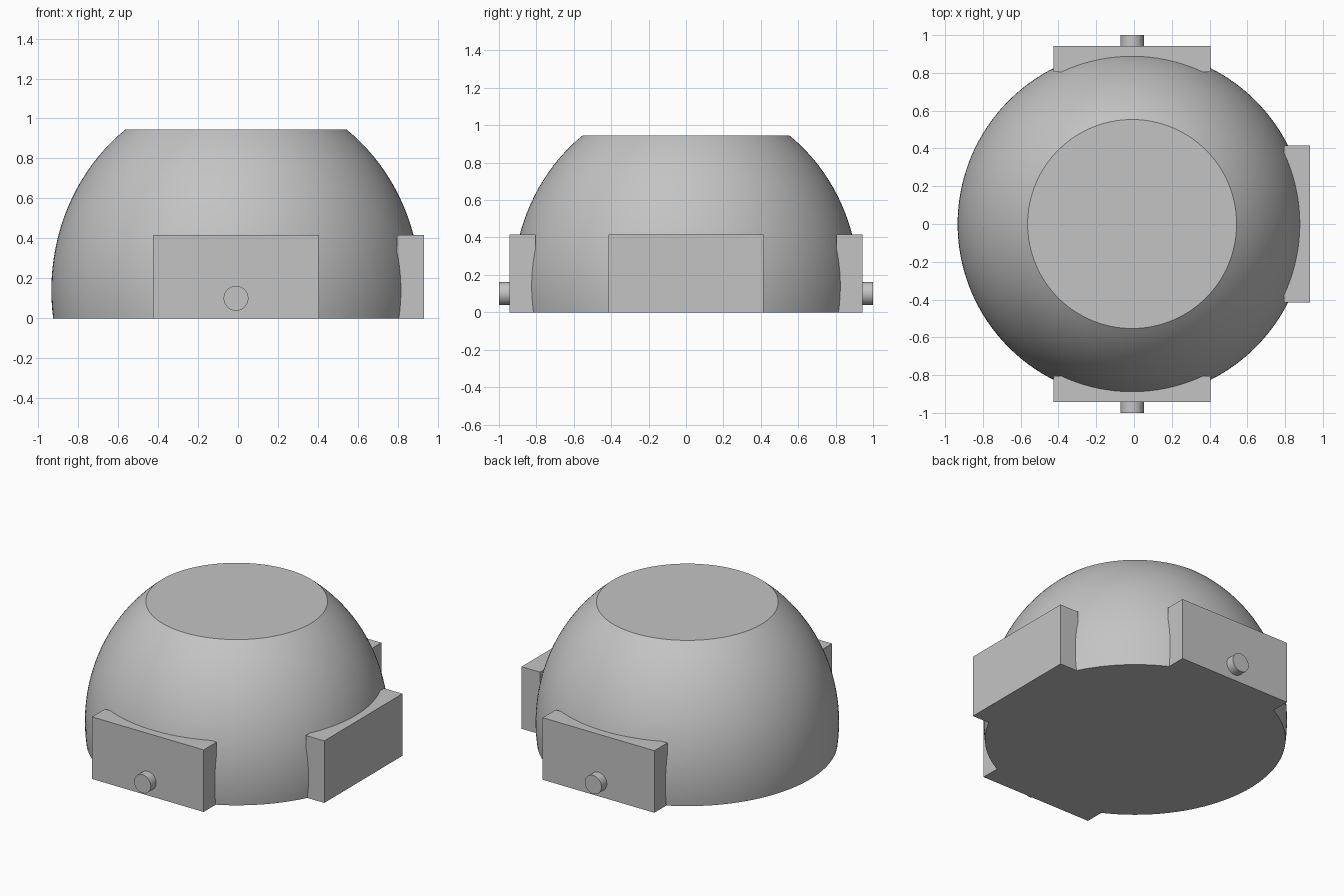
import bpy
import bmesh
import math
from mathutils import Matrix

if "Cube" in bpy.data.objects:
    bpy.data.objects.remove(bpy.data.objects["Cube"], do_unlink=True)

grey = bpy.data.materials.new("plain_grey")
grey.use_nodes = True
COLOUR = (0.55, 0.55, 0.55, 1)
grey.diffuse_color = COLOUR
grey.node_tree.nodes["Principled BSDF"].inputs["Base Color"].default_value = COLOUR

CX = -0.01          # dome axis
TOP = 0.945         # height of the flat top
RADIUS, RISE, WAIST = 0.924, 1.005, 0.14   # dome radius, vertical radius, widest height


def finish(bm, name, smooth=False):
    bmesh.ops.recalc_face_normals(bm, faces=bm.faces)
    mesh = bpy.data.meshes.new(name)
    bm.to_mesh(mesh)
    bm.free()
    obj = bpy.data.objects.new(name, mesh)
    bpy.context.collection.objects.link(obj)
    mesh.materials.append(grey)
    if smooth:
        bpy.ops.object.select_all(action="DESELECT")
        obj.select_set(True)
        bpy.context.view_layer.objects.active = obj
        bpy.ops.object.shade_smooth_by_angle(angle=math.radians(30))
    return obj


def block(name, x0, x1, y0, y1, z0, z1):
    bm = bmesh.new()
    place = Matrix.Translation(((x0 + x1) / 2, (y0 + y1) / 2, (z0 + z1) / 2))
    size = Matrix.Diagonal((x1 - x0, y1 - y0, z1 - z0, 1))
    bmesh.ops.create_cube(bm, size=1, matrix=place @ size)
    return finish(bm, name)


def peg(name, side):
    bm = bmesh.new()
    place = Matrix.Translation((CX, side * 0.95, 0.1)) @ Matrix.Rotation(math.pi / 2, 4, "X")
    bmesh.ops.create_cone(bm, cap_ends=True, segments=48, radius1=0.062,
                          radius2=0.062, depth=0.1, matrix=place)
    return finish(bm, name, smooth=True)


# Dome: stacked rings with flat caps at both ends
bm = bmesh.new()
SEGS, RINGS = 128, 32
low = math.asin(-WAIST / RISE)
high = math.asin((TOP - WAIST) / RISE)
rings = []
for i in range(RINGS + 1):
    t = low + (high - low) * i / RINGS
    r, z = RADIUS * math.cos(t), WAIST + RISE * math.sin(t)
    rings.append([bm.verts.new((CX + r * math.cos(a), r * math.sin(a), z))
                  for a in (math.tau * k / SEGS for k in range(SEGS))])
for a, b in zip(rings, rings[1:]):
    for k in range(SEGS):
        n = (k + 1) % SEGS
        bm.faces.new((a[k], a[n], b[n], b[k]))
bm.faces.new(rings[0][::-1])
bm.faces.new(rings[-1])
finish(bm, "dome", smooth=True)

# Three mounting plates, with pegs on the front and back ones
HALF, HEIGHT = 0.415, 0.417
for side, label in ((-1, "front"), (1, "back")):
    inner, outer = sorted((side * 0.805, side * 0.943))
    block(label + "_plate", CX - HALF, CX + HALF, inner, outer, 0, HEIGHT)
    peg(label + "_peg", side)
block("left_plate", 0.795, 0.932, -HALF, HALF, 0, HEIGHT)
